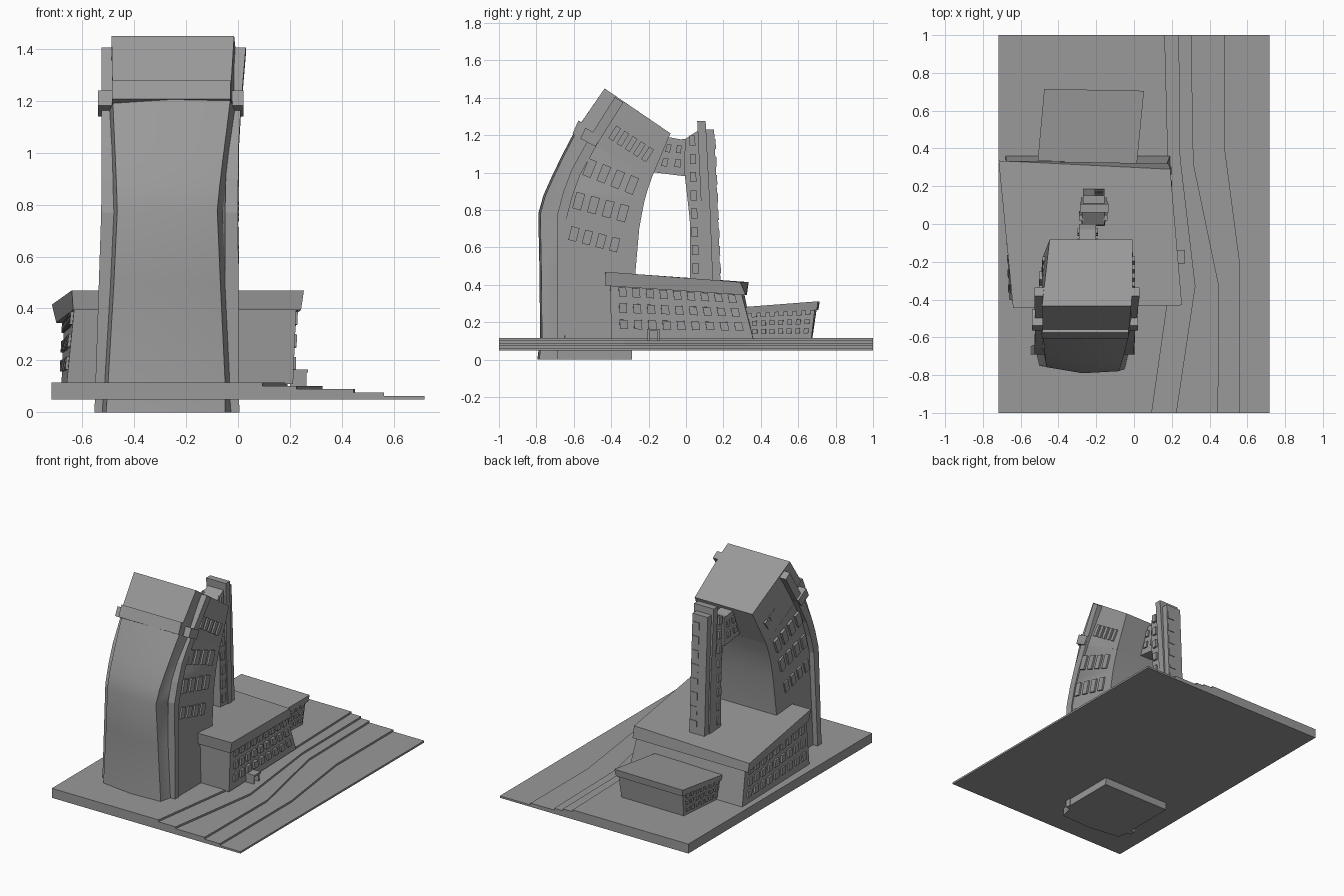
import bpy, bmesh
from mathutils import Vector

if "Cube" in bpy.data.objects:
    bpy.data.objects.remove(bpy.data.objects["Cube"])

grey = bpy.data.materials.new("dark_grey")
grey.diffuse_color = (.32, .32, .32, 1)
grey.use_nodes = True
grey.node_tree.nodes["Principled BSDF"].inputs["Base Color"].default_value = grey.diffuse_color


def finish(name, bm):
    me = bpy.data.meshes.new(name)
    bm.to_mesh(me)
    bm.free()
    me.materials.append(grey)
    ob = bpy.data.objects.new(name, me)
    bpy.context.collection.objects.link(ob)
    return ob


def loft(name, rings, smooth=False):
    """Closed solid through rings of equal point count."""
    bm = bmesh.new()
    vs = [[bm.verts.new(p) for p in r] for r in rings]
    n = len(rings[0])
    for a, b in zip(vs, vs[1:]):
        for i in range(n):
            j = (i + 1) % n
            bm.faces.new((a[i], a[j], b[j], b[i]))
    bm.faces.new(vs[0][::-1])
    bm.faces.new(vs[-1])
    bmesh.ops.recalc_face_normals(bm, faces=bm.faces)
    ob = finish(name, bm)
    if smooth:
        bpy.ops.object.select_all(action='DESELECT')
        ob.select_set(True)
        bpy.context.view_layer.objects.active = ob
        bpy.ops.object.shade_smooth_by_angle(angle=.6)
    return ob


def box(name, x0, x1, y0, y1, z0, z1):
    q = [(x0, y0), (x1, y0), (x1, y1), (x0, y1)]
    return loft(name, [[(x, y, z) for x, y in q] for z in (z0, z1)])


def prism_x(name, yz, x0, x1):
    return loft(name, [[(x, y, z) for y, z in yz] for x in (x0, x1)])


def window_grid(name, a, b, c, d, cols, rows, fu, fv, depth=0.008):
    """Raised panes over wall quad a-b (bottom), d-c (top)."""
    a, b, c, d = map(Vector, (a, b, c, d))
    n = (b - a).cross(d - a).normalized() * depth
    P = lambda u, v: a.lerp(b, u).lerp(d.lerp(c, u), v)
    bm = bmesh.new()
    for i in range(cols):
        for j in range(rows):
            u0, u1 = (i + .5 - fu / 2) / cols, (i + .5 + fu / 2) / cols
            v0, v1 = (j + .5 - fv / 2) / rows, (j + .5 + fv / 2) / rows
            q = [P(u0, v0), P(u1, v0), P(u1, v1), P(u0, v1)]
            lo = [bm.verts.new(p - n) for p in q]
            hi = [bm.verts.new(p + n) for p in q]
            bm.faces.new(hi)
            bm.faces.new(lo[::-1])
            for k in range(4):
                m = (k + 1) % 4
                bm.faces.new((lo[k], lo[m], hi[m], hi[k]))
    return finish(name, bm)


# terraced ground, each layer with its own bank line on the right
banks = [
    [(.718, -1), (.718, 1)],
    [(.562, -1), (.562, -.22), (.483, .38), (.483, 1)],
    [(.445, -1), (.45, -.33), (.315, .32), (.303, 1)],
    [(.225, -1), (.325, -.33), (.245, .35), (.238, 1)],
    [(.094, -1), (.19, -.33), (.18, .35), (.163, 1)],
]
for i, bank in enumerate(banks):
    q = [(-.718, -1)] + bank + [(-.718, 1)]
    z = .05 + .013 * i
    loft("ground_terrace_%d" % i, [[(x, y, h) for x, y in q] for h in (z, z + .013)])

# curved tower: front y,z / back y,z / front face x pair / side x pair
secs = [
    (-.795, 0, -.29, 0, -.508, -.05, -.52, 0),
    (-.78, .12, -.285, .12, -.50, -.05, -.515, -.002),
    (-.784, .5, -.272, .45, -.478, -.068, -.50, -.005),
    (-.79, .78, -.25, .70, -.465, -.08, -.49, -.008),
    (-.762, .88, -.236, .78, -.468, -.07, -.489, -.008),
    (-.717, .98, -.222, .85, -.472, -.058, -.488, -.008),
    (-.664, 1.09, -.203, .915, -.477, -.044, -.487, -.008),
    (-.603, 1.207, -.18, .98, -.482, -.03, -.485, -.008),
]
rings = []
for yf, zf, yb, zb, fl, fr, sl, sr in secs:
    at = lambda x, v: (x, yf + (yb - yf) * v, zf + (zb - zf) * v)
    rings.append([at(fl, .06), at((fl + fr) / 2, 0), at(fr, .02), at(min(fr + .02, sr), .2),
                  at(sr, .27), at(sr, 1), at(sl, 1), at(sl, .27), at(fl - .015, .2)])
loft("curved_tower", rings, True)
loft("tower_cap", [
    [(-.483, -.603, 1.207), (-.03, -.60, 1.21), (-.006, -.49, 1.145), (-.006, -.18, .98), (-.485, -.18, .98)],
    [(-.487, -.435, 1.45), (-.015, -.435, 1.45), (-.008, -.343, 1.387), (-.008, -.083, 1.21), (-.447, -.083, 1.21)]])

# fins running up both tower sides
fin = [(-.69, 0.0, -.65, 0.0), (-.69, .77, -.64, .75), (-.655, .9, -.607, .875),
       (-.61, 1.02, -.565, .99), (-.515, 1.19, -.47, 1.16), (-.38, 1.405, -.335, 1.375)]
fin_x = {"right": [(-.05, .005), (-.05, 0), (-.047, .001), (-.045, .002), (-.04, .012), (-.025, .03)],
         "left": [(-.49, -.553), (-.47, -.527), (-.472, -.526), (-.475, -.525), (-.475, -.525), (-.475, -.526)]}
for side, xs in fin_x.items():
    loft("tower_fin_" + side, [
        [(x0, a, b), (x1, a, b), (x1, c, d), (x0, c, d)]
        for (a, b, c, d), (x0, x1) in zip(fin, xs)])

# band wrapping the tower below its cap
prism_x("tower_band_front", [(-.607, 1.207), (-.575, 1.28), (-.48, 1.215), (-.52, 1.155)], -.485, -.028)
for side, x0, x1 in (("left", -.54, -.47), ("right", -.04, .022)):
    prism_x("tower_band_" + side, [(-.565, 1.182), (-.538, 1.24), (-.45, 1.19), (-.485, 1.14)], x0, x1)

# tower side windows: rows follow the bend
rows = [((-.645, .645), (-.355, .57), 4, .075), ((-.625, .815), (-.31, .73), 4, .09),
        ((-.57, .995), (-.27, .875), 4, .095), ((-.425, 1.19), (-.205, 1.05), 5, .08)]
for k, (p, q, cols, h) in enumerate(rows):
    p, q = Vector(p), Vector(q)
    d = (q - p).normalized()
    up = Vector((-d.y, d.x)) * h
    for nm, x in (("right", -.007), ("left", -.491 if k < 3 else -.473)):
        c = [Vector((x, y, z)) for y, z in (p, q, q + up, p + up)]
        if nm == "left":
            c = [c[1], c[0], c[3], c[2]]
        window_grid("tower_windows_%s_%d" % (nm, k), *c, cols, 1, .58, 1, .011)


# low wings: leaning walls, overhanging sloped roof, windows on both long sides
def wing(name, base, top, roof_lo, roof_hi, cols):
    loft(name + "_walls", [base, top])
    loft(name + "_roof", [roof_lo, roof_hi])
    for nm, i, j in (("right", 1, 2), ("left", 3, 0)):
        a, b, c, d = map(Vector, (base[i], base[j], top[j], top[i]))
        a, b = a.lerp(d, .12), b.lerp(c, .12)
        a, b, c, d = a.lerp(b, .04), b.lerp(a, .03), c.lerp(d, .03), d.lerp(c, .04)
        window_grid(name + "_windows_" + nm, a, b, c, d, cols, 3, .55, .57, .01)


wing("main_wing",
     [(-.66, -.40, .11), (.212, -.40, .11), (.19, .36, .11), (-.68, .36, .11)],
     [(-.63, -.41, .41), (.225, -.405, .41), (.165, .295, .36), (-.67, .31, .36)],
     [(-.635, -.43, .395), (.243, -.43, .395), (.183, .32, .345), (-.70, .325, .345)],
     [(-.64, -.445, .47), (.254, -.43, .47), (.192, .29, .415), (-.717, .335, .415)], 9)
wing("rear_annex",
     [(-.485, .345, .11), (0, .335, .11), (.022, .67, .11), (-.455, .675, .11)],
     [(-.495, .34, .26), (.002, .325, .26), (.033, .69, .28), (-.465, .70, .28)],
     [(-.505, .335, .245), (.01, .318, .245), (.043, .70, .265), (-.47, .708, .265)],
     [(-.51, .335, .282), (.015, .315, .282), (.053, .705, .312), (-.475, .715, .312)], 7)

# entrance porch
for y in (-.205, -.152):
    box("porch_post", .20, .264, y, y + .01, .10, .16)
box("porch_lintel", .20, .27, -.208, -.138, .153, .165)


# slim rear tower: front slab, tall centre fin, rear slab
def slab(name, *levels):
    loft(name, [[(x0, y0, z), (x1, y0, z), (x1, y1, z), (x0, y1, z)]
                for x0, x1, y0, y1, z in levels])


slab("slim_tower_front", (-.28, -.15, .022, .11, .40), (-.28, -.15, .02, .10, .75), (-.275, -.155, -.008, .09, 1.0))
loft("slim_tower_head", [
    [(-.275, -.01, .99), (-.155, -.01, .99), (-.155, .09, .99), (-.275, .09, .99)],
    [(-.275, -.005, 1.18), (-.155, -.005, 1.18), (-.155, .08, 1.235), (-.275, .08, 1.235)]])
slab("slim_tower_fin", (-.28, -.145, .10, .145, .40), (-.28, -.145, .082, .13, .80), (-.285, -.135, .06, .105, 1.275))
slab("slim_tower_rear", (-.27, -.155, .13, .185, .40), (-.27, -.155, .12, .17, .80), (-.27, -.155, .10, .15, 1.23))
for nm, x in (("right", -.152), ("left", -.278)):
    c = [Vector((x, y, z)) for y, z in ((.02, .44), (.085, .44), (.06, 1.22), (.005, 1.22))]
    if nm == "left":
        c = [c[1], c[0], c[3], c[2]]
    window_grid("slim_tower_windows_" + nm, *c, 1, 8, .55, .55, .012)
window_grid("slim_tower_windows_back", (-.15, .184, .44), (-.22, .184, .44),
            (-.22, .153, 1.2), (-.15, .153, 1.2), 1, 8, .7, .55, .004)

# bridge linking both towers
prism_x("sky_bridge", [(-.20, 1.005), (.0, .98), (.0, 1.18), (-.03, 1.178), (-.12, 1.195)], -.29, -.20)
for nm, c in (("right", [(-.2, -.16, 1.02), (-.2, -.01, 1.01), (-.2, -.01, 1.16), (-.2, -.11, 1.17)]),
              ("left", [(-.29, -.01, 1.01), (-.29, -.16, 1.02), (-.29, -.11, 1.17), (-.29, -.01, 1.16)])):
    window_grid("bridge_windows_" + nm, *c, 2, 2, .45, .55, .01)
